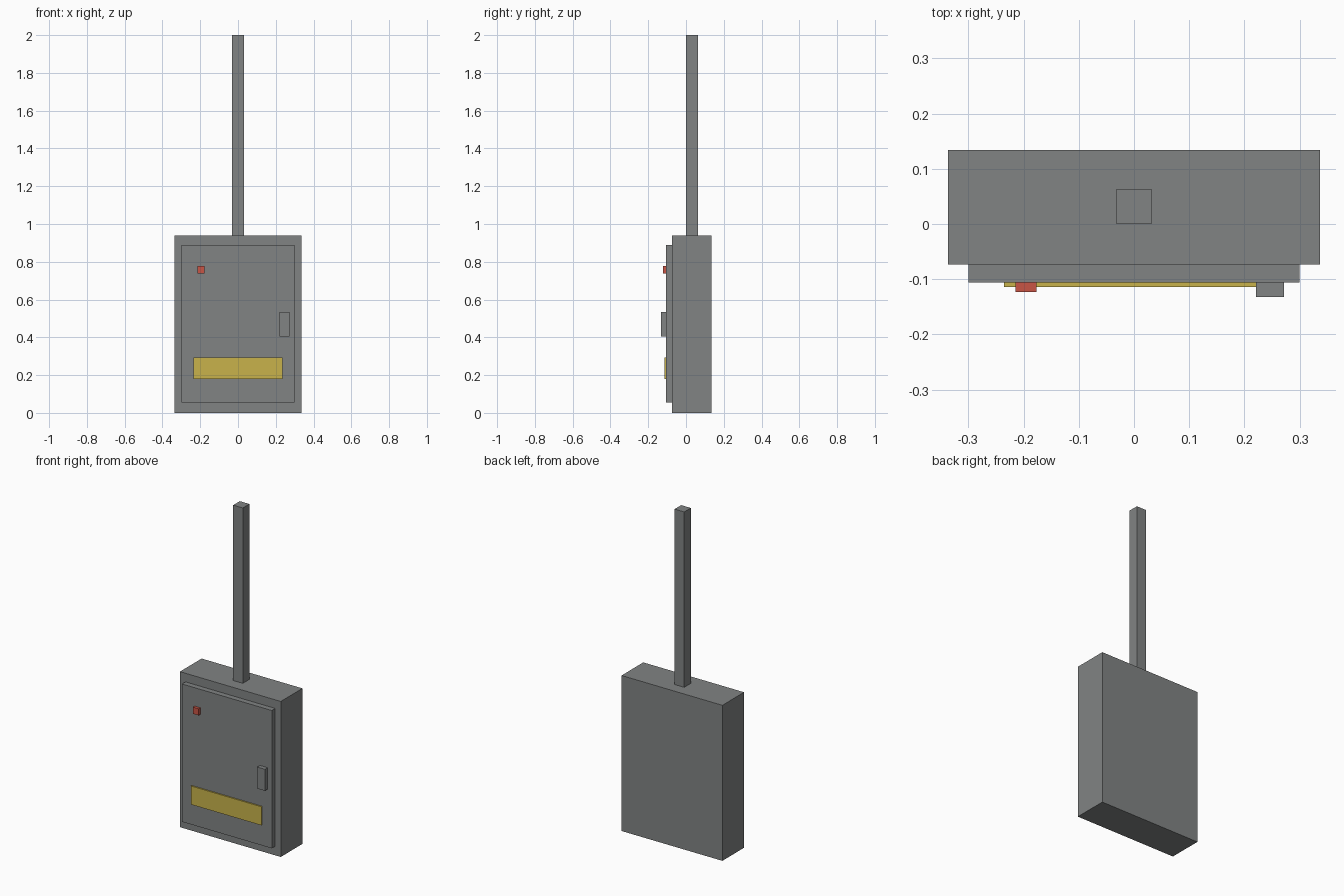
import bpy
from mathutils import Vector

cube = bpy.data.objects.get("Cube")
if cube:
    bpy.data.objects.remove(cube, do_unlink=True)


def material(name, rgb):
    mat = bpy.data.materials.new(name)
    mat.use_nodes = True
    mat.diffuse_color = (*rgb, 1)
    mat.node_tree.nodes["Principled BSDF"].inputs["Base Color"].default_value = (*rgb, 1)
    return mat


def box(name, low, high, mat):
    """Axis-aligned box between two opposite corners."""
    low, high = Vector(low), Vector(high)
    bpy.ops.mesh.primitive_cube_add(size=1, location=(low + high) / 2)
    obj = bpy.context.object
    obj.name = name
    obj.scale = high - low
    bpy.ops.object.transform_apply(location=False, rotation=False, scale=True)
    obj.data.materials.append(mat)
    return obj


grey = material("painted steel grey", (0.22, 0.23, 0.23))
yellow = material("warning yellow", (0.58, 0.45, 0.07))
red = material("indicator red", (0.58, 0.09, 0.06))

FRONT = -0.073   # front of the cabinet
DOOR = -0.106    # front of the door

# Cabinet, raised door and the conduit rising from the top
box("cabinet", (-0.337, FRONT, 0), (0.337, 0.134, 0.94), grey)
box("door", (-0.3, DOOR, 0.055), (0.3, FRONT, 0.888), grey)
box("conduit", (-0.032, 0, 0.94), (0.032, 0.063, 2), grey)

# Door fittings
box("handle", (0.221, -0.132, 0.405), (0.272, DOOR, 0.535), grey)
box("indicator_light", (-0.215, -0.123, 0.737), (-0.177, DOOR, 0.777), red)
box("warning_plate", (-0.236, -0.114, 0.18), (0.236, DOOR, 0.292), yellow)
